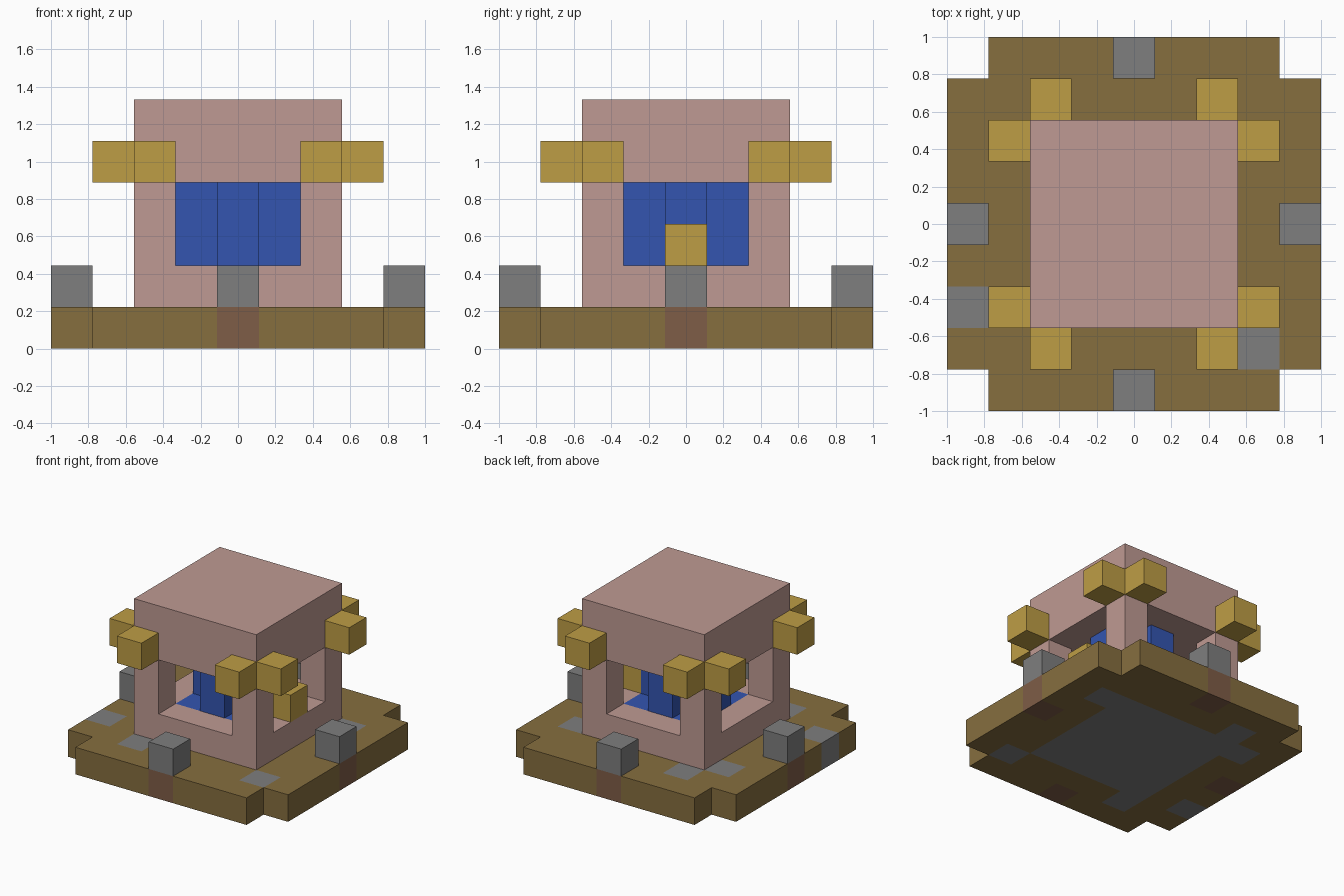
import bpy, bmesh

if "Cube" in bpy.data.objects:
    bpy.data.objects.remove(bpy.data.objects["Cube"], do_unlink=True)

U = 2 / 9  # size of one block


def material(name, hex_code):
    parts = [int(hex_code[i:i + 2], 16) / 255 for i in (0, 2, 4)]
    rgba = [c / 12.92 if c <= 0.04045 else ((c + 0.055) / 1.055) ** 2.4 for c in parts] + [1]
    mat = bpy.data.materials.new(name)
    mat.use_nodes = True
    mat.diffuse_color = rgba
    mat.node_tree.nodes["Principled BSDF"].inputs["Base Color"].default_value = rgba
    return mat


PINK = material("pink_stone", "BF9A93")
GOLD = material("gold", "BE9D45")
EARTH = material("brown_earth", "866E3F")
GREY = material("grey_stone", "7E7E7E")
BRICK = material("red_brown_brick", "7F5D47")
BLUE = material("blue_water", "3355B0")


def slab(name, inside, low, high, mats, rule=lambda x, y: 0):
    """Layer of blocks on the cells where inside(x, y); rule(x, y) picks the colour."""
    bm = bmesh.new()
    bmesh.ops.create_grid(bm, x_segments=9, y_segments=9, size=1)

    def cell(face):
        p = (face.calc_center_median() - face.normal * U * 0.1) / U
        return round(p.x), round(p.y)

    bm.normal_update()
    unused = [f for f in bm.faces if not inside(*cell(f))]
    bmesh.ops.delete(bm, geom=unused, context="FACES")
    bmesh.ops.translate(bm, verts=bm.verts, vec=(0, 0, low * U))
    # Keep the lower faces and raise a copy of them
    ret = bmesh.ops.extrude_face_region(bm, geom=bm.faces[:], use_keep_orig=True)
    top = [g for g in ret["geom"] if isinstance(g, bmesh.types.BMVert)]
    bmesh.ops.translate(bm, verts=top, vec=(0, 0, (high - low) * U))
    bmesh.ops.recalc_face_normals(bm, faces=bm.faces)
    bm.normal_update()
    for f in bm.faces:
        f.material_index = rule(*cell(f))
    return finish(bm, name, mats)


def box(name, x, y, low, high, mat, width=1):
    """Upright block centred on a cell."""
    bm = bmesh.new()
    bmesh.ops.create_cube(bm, size=U)
    bmesh.ops.scale(bm, verts=bm.verts, vec=(width, width, high - low))
    bmesh.ops.translate(bm, verts=bm.verts, vec=(x * U, y * U, (low + high) / 2 * U))
    return finish(bm, name, [mat])


def finish(bm, name, mats):
    mesh = bpy.data.meshes.new(name)
    bm.to_mesh(mesh)
    bm.free()
    for mat in mats:
        mesh.materials.append(mat)
    obj = bpy.data.objects.new(name, mesh)
    bpy.context.collection.objects.link(obj)
    return obj


# Ground slab with notched corners, stone patches and brick footings
PATCHES = {(3, 2), (-2, 3), (-3, 2), (-2, -3), (3, -3), (-4, -2)}
POSTS = [(0, -4), (4, 0), (0, 4), (-4, 0)]


def ground_colour(x, y):
    if (x, y) in POSTS:
        return 2
    return 1 if max(abs(x), abs(y)) <= 2 or (x, y) in PATCHES else 0


slab("ground", lambda x, y: abs(x) + abs(y) < 8, 0, 1, [EARTH, GREY, BRICK], ground_colour)

# Basin with a square of water in its floor
slab("basin", lambda x, y: max(abs(x), abs(y)) <= 2, 1, 2, [PINK, BLUE],
     lambda x, y: int(max(abs(x), abs(y)) <= 1))

# Cross-shaped column of water
slab("water_column", lambda x, y: abs(x) + abs(y) <= 1, 2, 4, [BLUE])

# Corner pillars, with a pair of lanterns at the top of each
for sx, side in ((-1, "right"), (1, "left")):
    for sy, end in ((-1, "front"), (1, "back")):
        box(f"pillar_{end}_{side}", 2 * sx, 2 * sy, 2, 4, PINK)
        box(f"lantern_{end}_{side}_outer", 3 * sx, 2 * sy, 4, 5, GOLD)
        box(f"lantern_{end}_{side}_inner", 2 * sx, 3 * sy, 4, 5, GOLD)

# Roof block
box("roof", 0, 0, 4, 6, PINK, width=5)

# Gold block in one opening
box("gold_block", 2, 0, 2, 3, GOLD)

# Stone posts at the middle of each edge
for (x, y), place in zip(POSTS, ("front", "left", "back", "right")):
    box(f"post_{place}", x, y, 1, 2, GREY)
